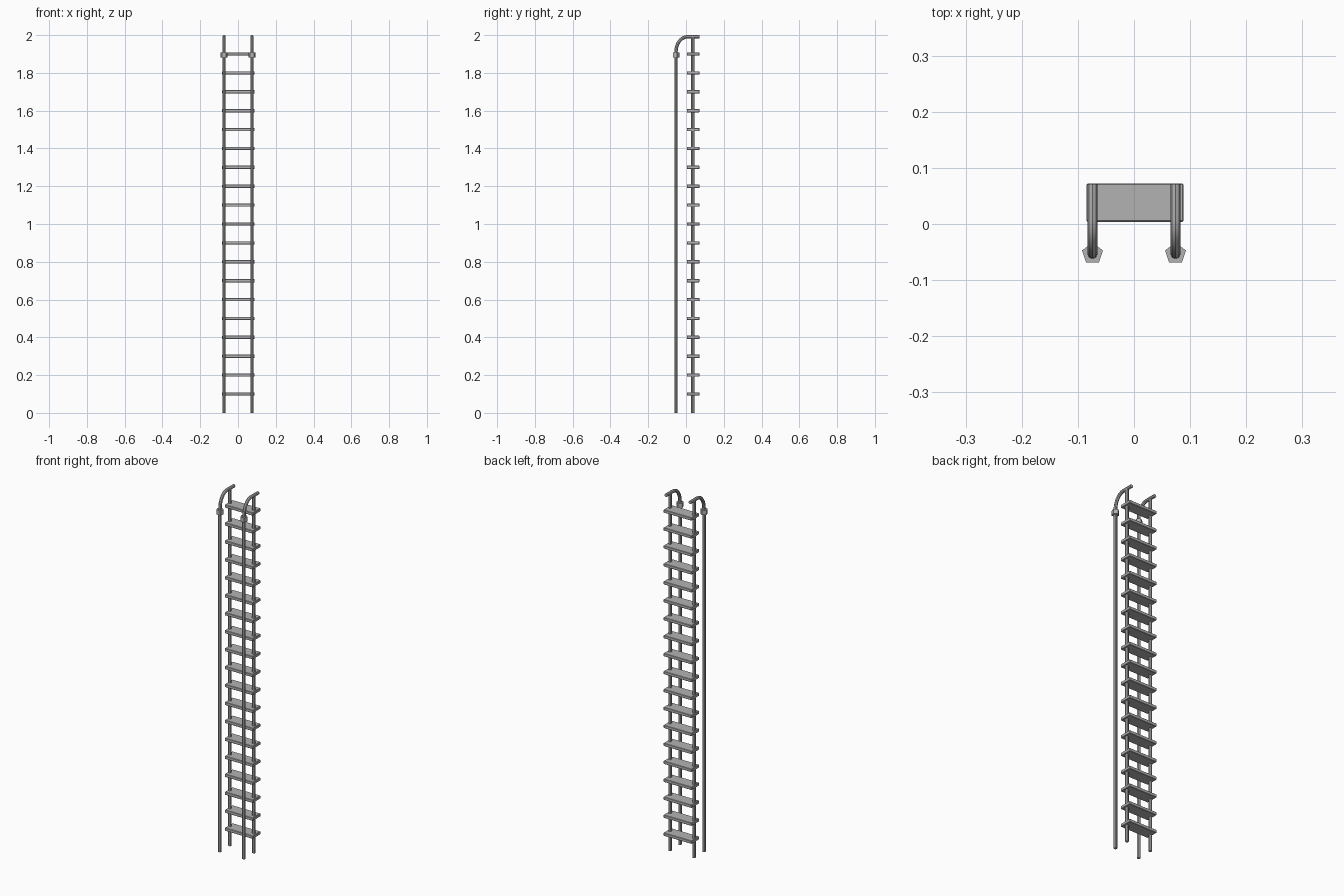
import bpy
import math
from mathutils import Vector

cube = bpy.data.objects.get("Cube")
if cube:
    bpy.data.objects.remove(cube, do_unlink=True)

RAIL_X, RAIL_R = 0.074, 0.009
FRONT_Y, REAR_Y = -0.053, 0.035
TOP_Z = 1.991

steel = bpy.data.materials.new("grey steel")
steel.use_nodes = True
steel.diffuse_color = (0.45, 0.45, 0.45, 1)
steel.node_tree.nodes["Principled BSDF"].inputs["Base Color"].default_value = steel.diffuse_color


def finish(obj, name, smooth=False):
    obj.name = name
    obj.data.materials.append(steel)
    if smooth:
        bpy.ops.object.select_all(action='DESELECT')
        obj.select_set(True)
        bpy.context.view_layer.objects.active = obj
        bpy.ops.object.shade_smooth_by_angle(angle=math.radians(40))
    return obj


def tube(name, points):
    """Round bar swept along a path, turned into a mesh."""
    curve = bpy.data.curves.new(name, 'CURVE')
    curve.dimensions = '3D'
    curve.bevel_depth = RAIL_R
    curve.bevel_resolution = 2
    curve.use_fill_caps = True
    spline = curve.splines.new('POLY')
    spline.points.add(len(points) - 1)
    for p, co in zip(spline.points, points):
        p.co = (*co, 1)
    obj = bpy.data.objects.new(name, curve)
    bpy.context.collection.objects.link(obj)
    bpy.ops.object.select_all(action='DESELECT')
    obj.select_set(True)
    bpy.context.view_layer.objects.active = obj
    bpy.ops.object.convert(target='MESH')
    return finish(bpy.context.object, name, True)


for side, x in (("right", -RAIL_X), ("left", RAIL_X)):
    # Upright that carries the steps
    tube(side + "_rear_rail", [(x, REAR_Y, 0), (x, REAR_Y, TOP_Z)])

    # Handrail: straight up, quarter bend, then back over the upright
    bend = [(x, FRONT_Y + 0.06 * (1 - math.cos(a)), TOP_Z - 0.08 * (1 - math.sin(a)))
            for a in (math.pi / 2 * i / 8 for i in range(9))]
    tube(side + "_handrail", [(x, FRONT_Y, 0)] + bend + [(x, 0.071, TOP_Z)])

    # Five-sided collar below the bend
    bpy.ops.mesh.primitive_cylinder_add(vertices=5, radius=0.0195, depth=0.026,
                                        location=(x, FRONT_Y, 1.894))
    finish(bpy.context.object, side + "_collar")

# Flat steps
for i in range(1, 20):
    bpy.ops.mesh.primitive_cube_add(size=1, location=(0.002, 0.038, i * 0.1))
    step = bpy.context.object
    step.scale = (0.173, 0.068, 0.017)
    bpy.ops.object.transform_apply(location=False, rotation=False, scale=True)
    bevel = step.modifiers.new("soft edge", 'BEVEL')
    bevel.width = 0.002
    bevel.segments = 1
    finish(step, f"step_{i:02d}")
